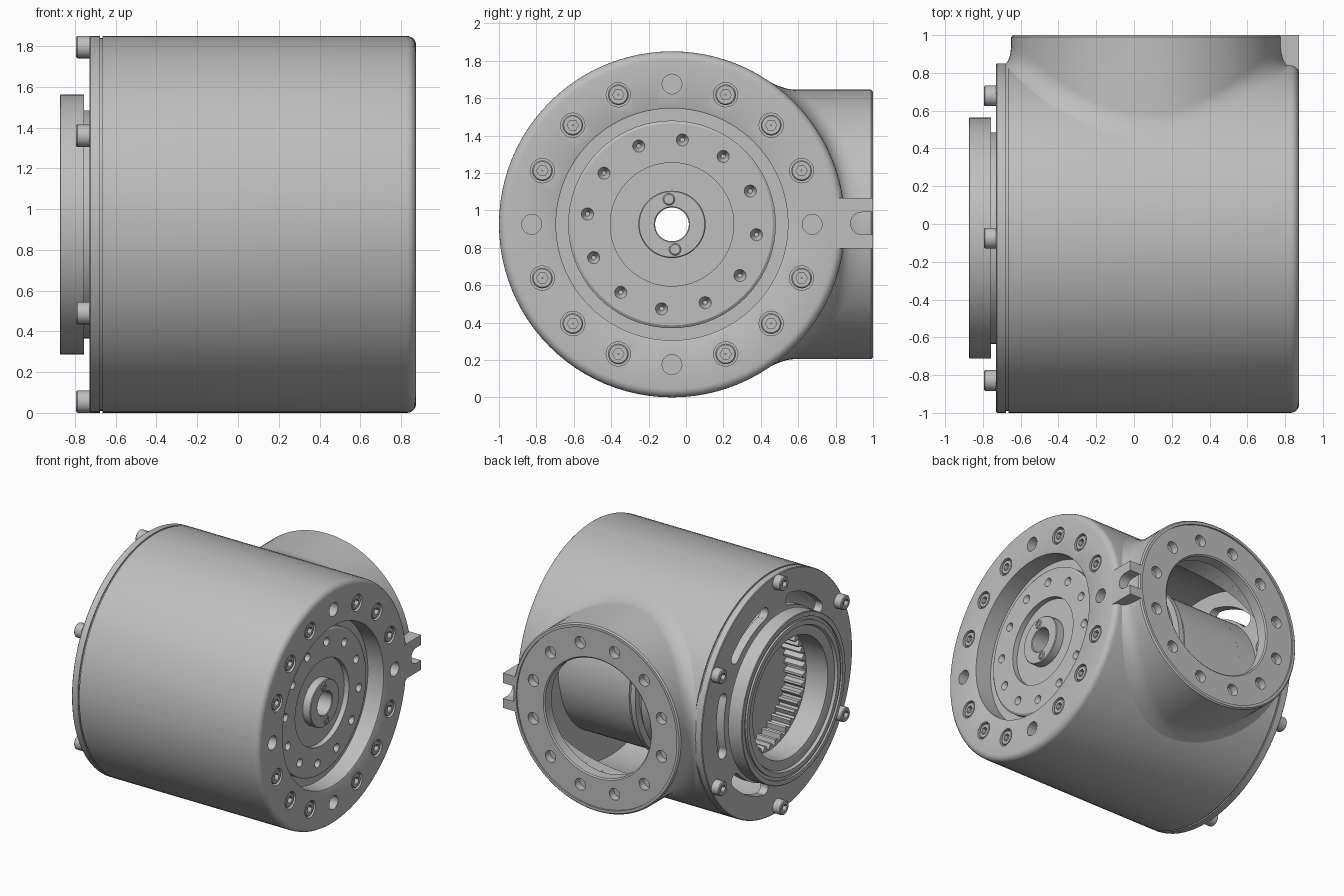
import bpy, bmesh
from math import sin, cos, pi, radians, sqrt, tau
from mathutils import Vector

if "Cube" in bpy.data.objects:
    bpy.data.objects.remove(bpy.data.objects["Cube"])

CY, CZ, R = -0.075, 0.925, 0.925      # axis of the main barrel
BX, BR = 0.07, 0.72                   # axis and radius of the side port

steel = bpy.data.materials.new("machined_grey")
steel.use_nodes = True
GREY = (0.52, 0.52, 0.52, 1)
steel.diffuse_color = GREY
steel.node_tree.nodes["Principled BSDF"].inputs["Base Color"].default_value = GREY


def finish(name, bm, smooth=True):
    bmesh.ops.recalc_face_normals(bm, faces=bm.faces)
    mesh = bpy.data.meshes.new(name)
    bm.to_mesh(mesh)
    bm.free()
    mesh.materials.append(steel)
    ob = bpy.data.objects.new(name, mesh)
    bpy.context.collection.objects.link(ob)
    if smooth:
        shade(ob)
    return ob


def activate(ob):
    bpy.ops.object.select_all(action='DESELECT')
    ob.select_set(True)
    bpy.context.view_layer.objects.active = ob


def shade(ob):
    activate(ob)
    bpy.ops.object.shade_smooth_by_angle(angle=radians(28))


def grid(bm, rows, closed):
    """Skin rings of points; the last ring joins the first."""
    vs = [[bm.verts.new(p) for p in row] for row in rows]
    n = len(rows[0])
    for a, b in zip(vs, vs[1:] + vs[:1]):
        for i in range(n if closed else n - 1):
            j = (i + 1) % n
            bm.faces.new((a[i], a[j], b[j], b[i]))
    if not closed:
        bm.faces.new([r[0] for r in vs])
        bm.faces.new([r[-1] for r in vs])


def lathe(bm, profile, y=CY, z=CZ, seg=72, shape=None, arc=None):
    """Turn a closed (x, radius) profile about a line along x."""
    a0, a1 = arc or (0, tau)
    count = seg if not arc else seg + 1
    rows = []
    for x, r, *special in profile:
        row = []
        for i in range(count):
            a = a0 + (a1 - a0) * i / seg
            q = shape(r, i, a) if special else r
            row.append((x, y + q * cos(a), z + q * sin(a)))
        rows.append(row)
    grid(bm, rows, arc is None)


def peg(bm, p, q, r, seg=20, tip=None):
    """Solid round bar between two points, optionally tapered."""
    p, q = Vector(p), Vector(q)
    d = q - p
    m = d.to_track_quat('Z', 'Y').to_matrix().to_4x4()
    m.translation = (p + q) / 2
    bmesh.ops.create_cone(bm, cap_ends=True, segments=seg, radius1=tip or r, radius2=r,
                          depth=d.length, matrix=m)


def block(bm, lo, hi):
    vs = bmesh.ops.create_cube(bm, size=1)["verts"]
    for v in vs:
        v.co = [l + (c + 0.5) * (h - l) for c, l, h in zip(v.co, lo, hi)]


def cut(ob, bm):
    tool = finish("cutter", bm, False)
    tool.hide_render = True
    activate(ob)
    mod = ob.modifiers.new("cut", 'BOOLEAN')
    mod.operation, mod.solver, mod.object = 'DIFFERENCE', 'EXACT', tool
    bpy.ops.object.modifier_apply(modifier=mod.name)
    bpy.data.objects.remove(tool)
    shade(ob)


def polar(r, deg):
    return CY + r * cos(radians(deg)), CZ + r * sin(radians(deg))


def hexagon(r, i, a):
    return r * cos(pi / 6) / cos(a % (pi / 3) - pi / 6)


def socket_bolt(name, tip, base, y, z, r):
    """Round head with a hex socket, facing along x."""
    s = 1 if tip > base else -1
    bm = bmesh.new()
    lathe(bm, [(base, 0.003), (base, r), (tip - s * 0.006, r), (tip, r - 0.006),
               (tip, r * 0.55, 1), (tip - s * 0.03, r * 0.55, 1), (tip - s * 0.03, 0.003)],
          y, z, 24, hexagon)
    finish(name, bm)


# barrel housing with a rounded rim at the drive end
bm = bmesh.new()
rim = [(0.829 + 0.045 * sin(t * pi / 10), 0.88 + 0.045 * cos(t * pi / 10)) for t in range(6)]
lathe(bm, [(-0.665, 0.86), (-0.665, R)] + rim +
      [(0.874, 0.63), (0.869, 0.62), (0.7, 0.62), (0.7, 0.86)], seg=96)
barrel = finish("barrel_housing", bm)
bm = bmesh.new()
peg(bm, (BX, 0.2, CZ), (BX, 1.2, CZ), 0.64, 64)
cut(barrel, bm)
bm = bmesh.new()
for k in range(16):
    y, z = polar(0.75, k * 22.5)
    plain = k % 4 == 0
    peg(bm, (0.78 if plain else 0.83, y, z), (0.95, y, z), 0.053 if plain else 0.065)
    if not plain:
        socket_bolt("drive_end_bolt", 0.869, 0.82, y, z, 0.055)
cut(barrel, bm)

# side port, flaring into the barrel
SEG = 96


def barrel_y(r, a):
    return CY + sqrt(max(R * R - (r * sin(a)) ** 2, 0))


def port_row(fn):
    row = []
    for i in range(SEG):
        a = tau * i / SEG
        r, y = fn(a)
        row.append((BX + r * cos(a), y, CZ + r * sin(a)))
    return row


def flare(t):
    def fn(a):
        f = 0.045 + 0.04 * abs(sin(a)) + 0.05 * sin(2 * a) ** 2
        rise = 0.08 + 0.04 * cos(a) ** 2
        u, w = (1 - t) ** 2, t * t
        y0 = barrel_y(BR + f, a) - 0.01
        y1 = barrel_y(BR, a)
        return BR + f * u, y0 * u + 2 * y1 * t * (1 - t) + (y1 + rise) * w
    return fn


rows = [port_row(flare(k / 8)) for k in range(9)]
for r, y in [(BR, 0.99), (0.71, 1), (0.69, 1), (0.69, 0.988), (0.465, 0.988),
             (0.455, 0.98), (0.455, 0.9), (0.64, 0.9)]:
    rows.append(port_row(lambda a: (r, y)))
rows.append(port_row(lambda a: (0.64, min(barrel_y(0.64, a) - 0.03, 0.88))))
bm = bmesh.new()
grid(bm, rows, True)
port = finish("side_port", bm)
bm = bmesh.new()
for k in range(12):
    a = tau * (k + 0.5) / 12
    x, z = BX + 0.57 * cos(a), CZ + 0.57 * sin(a)
    peg(bm, (x, 0.93, z), (x, 1.1, z), 0.045)
cut(port, bm)

# slotted lug beside the port
bm = bmesh.new()
block(bm, (0.76, 0.8, 0.797), (0.874, 1, 1.067))
lug = finish("slotted_lug", bm)
bm = bmesh.new()
peg(bm, (0.7, 0.94, 0.93), (0.95, 0.94, 0.93), 0.06, 32)
cut(lug, bm)
bm = bmesh.new()
block(bm, (0.7, 0.94, 0.87), (0.95, 1.1, 0.99))
cut(lug, bm)

# end plate with round-ended curved windows, and its seam
bm = bmesh.new()
lathe(bm, [(-0.665, 0.5), (-0.665, 0.915), (-0.677, 0.915), (-0.677, R), (-0.725, R),
           (-0.73, 0.92), (-0.73, 0.5)], seg=96)
plate = finish("end_plate", bm)
windows, ends = bmesh.new(), bmesh.new()
for k in range(6):
    mid = k * pi / 3
    lathe(windows, [(-0.8, 0.65), (-0.6, 0.65), (-0.6, 0.745), (-0.8, 0.745)],
          seg=12, arc=(mid - 0.3, mid + 0.3))
    for a in (mid - 0.3, mid + 0.3):
        y, z = CY + 0.6975 * cos(a), CZ + 0.6975 * sin(a)
        peg(ends, (-0.8, y, z), (-0.6, y, z), 0.047)
    socket_bolt("end_plate_bolt", -0.794, -0.73, *polar(0.87, 30 + 60 * k), 0.055)
cut(plate, windows)
cut(plate, ends)

# stepped output ring
bm = bmesh.new()
lathe(bm, [(-0.66, 0.51), (-0.66, 0.56), (-0.757, 0.56), (-0.757, 0.638), (-0.87, 0.638),
           (-0.874, 0.633), (-0.874, 0.6), (-0.859, 0.6), (-0.859, 0.575), (-0.874, 0.575),
           (-0.874, 0.54), (-0.854, 0.53), (-0.854, 0.5), (-0.844, 0.46), (-0.66, 0.46)])
finish("output_ring", bm)

# internally toothed sleeve
bm = bmesh.new()
lathe(bm, [(-0.66, 0.63), (-0.5, 0.63), (-0.5, 0.45, 1), (-0.66, 0.45, 1)],
      seg=160, shape=lambda r, i, a: r if i % 4 < 2 else r - 0.035)
finish("toothed_sleeve", bm)

# hollow core: motor body, collars, recessed drive disc and centre boss
bm = bmesh.new()
lathe(bm, [(-0.5, 0.09), (-0.5, 0.63), (0, 0.63), (0, 0.6), (0.03, 0.6),
           (0.03, 0.655), (0.07, 0.655), (0.07, 0.6), (0.1, 0.6), (0.1, 0.63), (0.735, 0.63),
           (0.735, 0.555), (0.765, 0.555), (0.775, 0.54), (0.775, 0.33), (0.735, 0.33),
           (0.735, 0.18), (0.795, 0.18), (0.8, 0.175), (0.8, 0.095), (0.795, 0.09)])
core = finish("drive_core", bm)
bm = bmesh.new()
for k in range(12):
    y, z = polar(0.455, 83 + 30 * k)
    peg(bm, (0.73, y, z), (0.78, y, z), 0.035, tip=0.012)
cut(core, bm)
for deg in (97, 277):
    socket_bolt("boss_screw", 0.806, 0.78, *polar(0.135, deg), 0.032)
